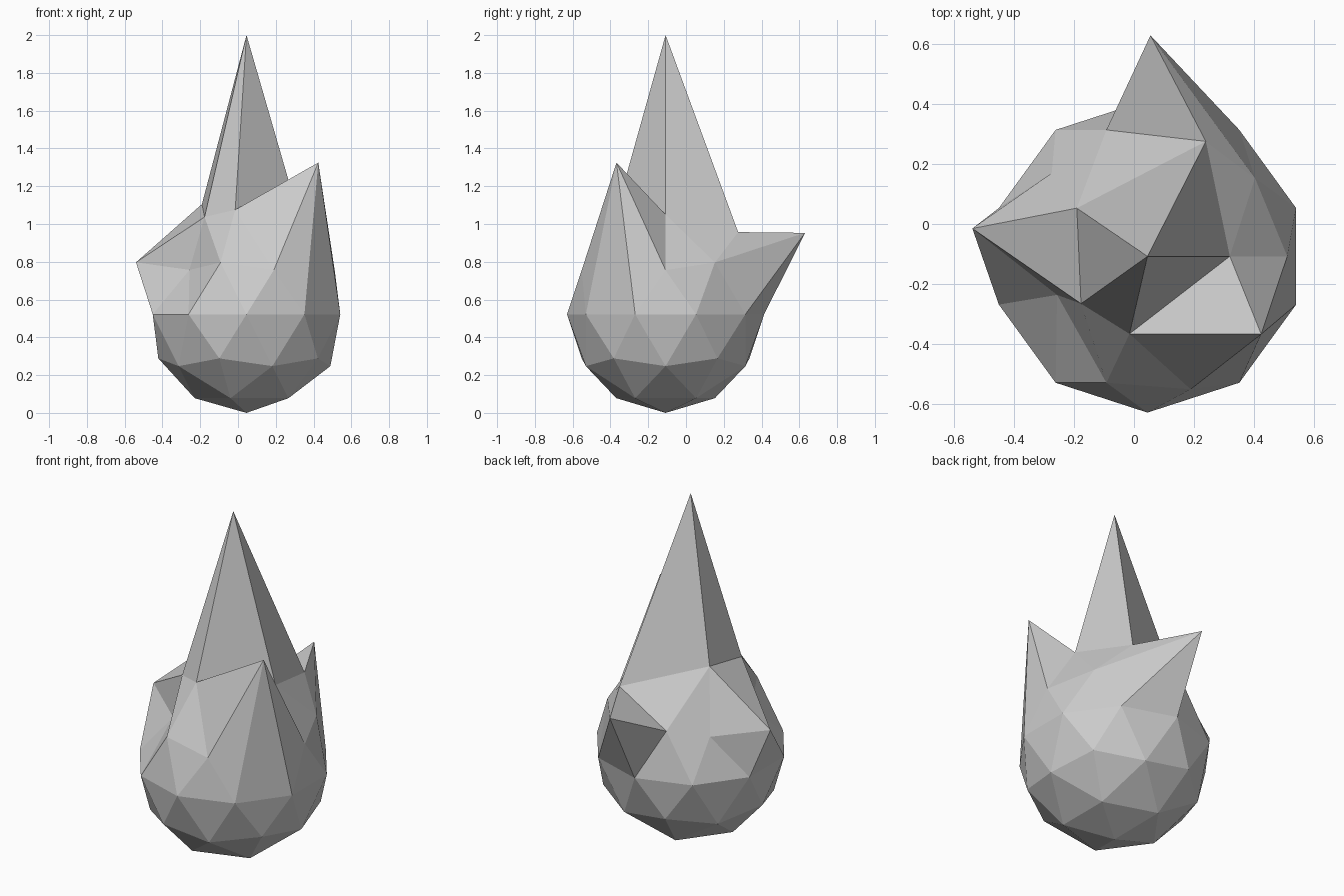
import bpy
from mathutils import Vector

# Low-poly ball: the body all the spikes are pulled from
R = 0.522
CENTRE = Vector((0.045, -0.108, R))
bpy.ops.mesh.primitive_ico_sphere_add(subdivisions=2, radius=R)
body = bpy.context.object
body.name = body.data.name = "spiked_rock"
for v in body.data.vertices:
    v.co += CENTRE

# Each pull: original corner on the ball -> new position
pulls = [
    ((0.045, -0.11, 1.05), (0.045, -0.108, 2.0)),     # tall central spire
    ((0.40, -0.37, 0.80), (0.425, -0.368, 1.325)),    # front right spike
    ((0.19, 0.33, 0.76), (0.055, 0.63, 0.953)),       # back spike
    ((-0.40, -0.11, 0.80), (-0.54, -0.015, 0.797)),   # left spike
    ((0.13, -0.37, 0.97), (-0.015, -0.367, 1.075)),   # spire foot, front
    ((-0.18, -0.27, 0.97), (-0.177, -0.266, 1.037)),  # spire foot, left front
    ((-0.18, 0.05, 0.97), (-0.191, 0.053, 1.105)),    # spire foot, left back
    ((0.13, 0.15, 0.97), (0.24, 0.276, 0.957)),       # spire foot, back
    ((0.32, -0.11, 0.97), (0.32, -0.108, 1.05)),      # spire foot, right
    ((-0.33, -0.38, 0.76), (-0.257, -0.237, 0.757)),  # dent, left front
    ((-0.33, 0.16, 0.76), (-0.275, 0.17, 0.757)),     # dent, left back
]
targets = []
for old, new in pulls:
    near = min(body.data.vertices, key=lambda v: (v.co - Vector(old)).length)
    targets.append((near.index, new))
for i, new in targets:
    body.data.vertices[i].co = new
body.data.update()
